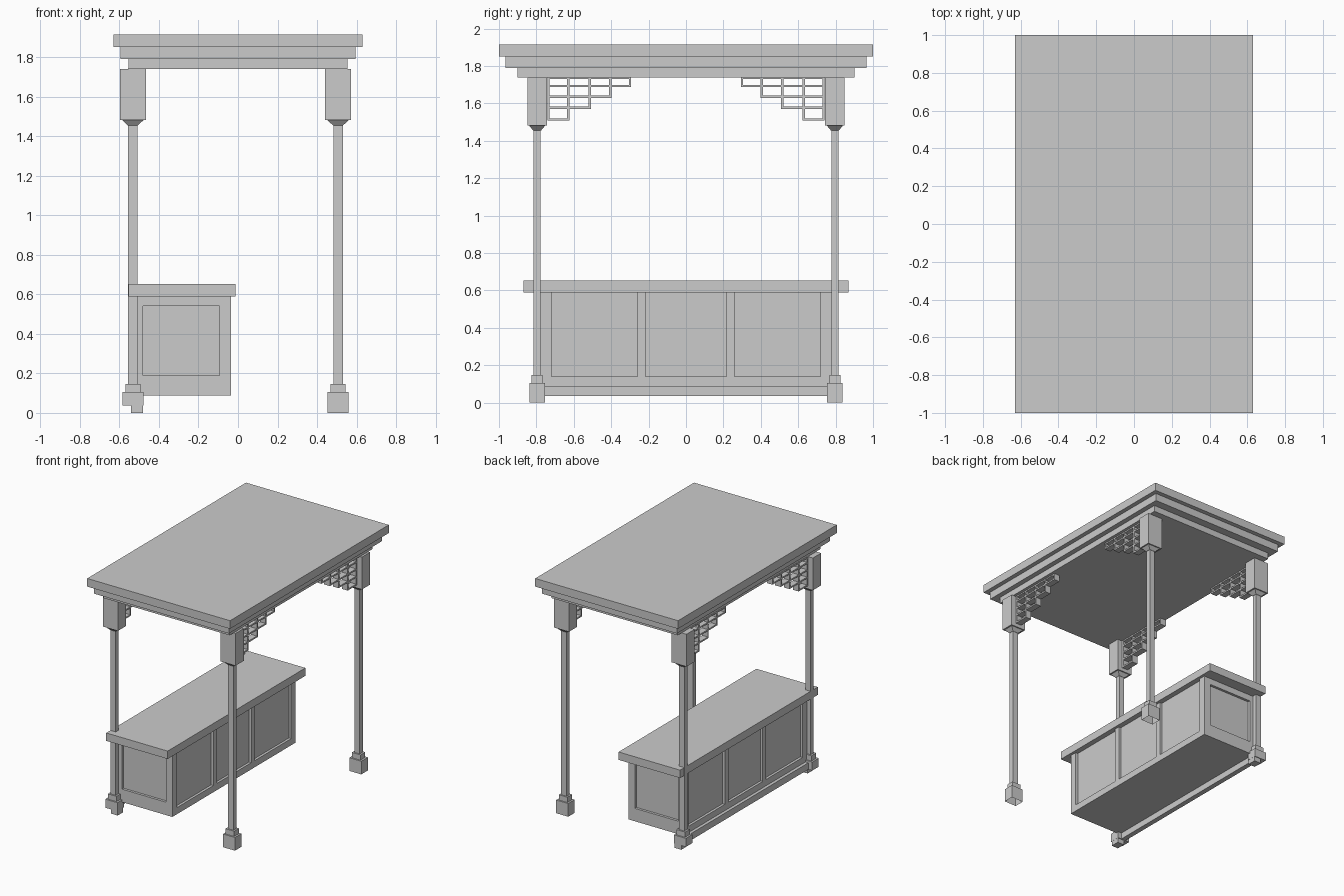
import bpy, bmesh

if "Cube" in bpy.data.objects:
    bpy.data.objects.remove(bpy.data.objects["Cube"])


def box(name, x, y, z, taper=None, open_bottom=False):
    """Box from ranges; taper gives (x range, y range) of the bottom face."""
    bx, by = taper or (x, y)
    bm = bmesh.new()
    lo = [bm.verts.new((bx[i], by[j], z[0])) for i, j in ((0, 0), (1, 0), (1, 1), (0, 1))]
    hi = [bm.verts.new((x[i], y[j], z[1])) for i, j in ((0, 0), (1, 0), (1, 1), (0, 1))]
    bm.faces.new(hi)
    if not open_bottom:
        bm.faces.new(lo[::-1])
    for k in range(4):
        n = (k + 1) % 4
        bm.faces.new((lo[k], lo[n], hi[n], hi[k]))
    me = bpy.data.meshes.new(name)
    bm.to_mesh(me)
    bm.free()
    ob = bpy.data.objects.new(name, me)
    bpy.context.collection.objects.link(ob)
    return ob


def around(c, h):
    return (c - h, c + h)


# Stepped roof
for name, hx, hy, z0, z1 in (("roof_top", 0.63, 1.0, 1.85, 1.915),
                             ("roof_middle", 0.595, 0.965, 1.79, 1.85),
                             ("roof_lower", 0.555, 0.90, 1.74, 1.79)):
    box(name, (-hx, hx), (-hy, hy), (z0, z1))

# Four posts with capitals, bases and stepped lattice brackets
COLS = [0.735, 0.63, 0.515, 0.405, 0.30]
ROWS = [1.736, 1.694, 1.636, 1.577, 1.514]
T = 0.006
for side, cx in (("back", -0.532), ("front", 0.506)):
    for end, s in (("left", -1), ("right", 1)):
        tag = f"{side}_{end}"
        cy = s * 0.796
        box(f"{tag}_post", around(cx, 0.024), around(cy, 0.019), (0.13, 1.47))
        box(f"{tag}_capital", around(cx, 0.066), around(cy, 0.052), (1.482, 1.74))
        box(f"{tag}_capital_taper", around(cx, 0.055), around(cy, 0.043), (1.455, 1.482),
            taper=(around(cx, 0.026), around(cy, 0.021)))
        base_z = 0.037 if side == "back" else 0.0
        box(f"{tag}_base", around(cx, 0.053), around(cy, 0.041), (base_z, 0.105),
            open_bottom=side == "front")
        box(f"{tag}_base_step", around(cx, 0.038), around(cy, 0.030), (0.105, 0.147))
        if side == "back":
            box(f"{tag}_foot", (-0.54, -0.48), around(cy, 0.035), (0, 0.037))

        # lattice: each bar reaches as far as the stepped outline allows
        def span(a, b):
            return tuple(sorted((s * a, s * b)))
        depth = around(cx, 0.025)
        for r, z in enumerate(ROWS):
            last = 4 if r == 0 else 5 - r
            box(f"{tag}_lattice_shelf_{r}", depth,
                span(COLS[0] + T, COLS[last] - T), around(z, T))
        for c, y in enumerate(COLS):
            bottom = 4 if c == 0 else 5 - c
            box(f"{tag}_lattice_upright_{c}", depth,
                around(s * y, T), (ROWS[bottom] - T, ROWS[0] + T))

# Counter top and recessed core
X0, X1, Y, Z0, Z1, R = -0.525, -0.035, 0.777, 0.087, 0.595, 0.02
box("counter_top", (-0.555, -0.013), (-0.868, 0.868), (0.59, 0.653))
box("counter_core", (X0 + R, X1 - R), (-Y + R, Y - R), (Z0, Z1))

# Three-panel framing on the long faces
for face, x in (("front", (X1 - R, X1)), ("back", (X0, X0 + R))):
    box(f"counter_{face}_bottom_rail", x, (-Y, Y), (Z0, 0.14))
    for i, y in enumerate(((-Y, -0.72), (-0.26, -0.217), (0.217, 0.26), (0.72, Y))):
        box(f"counter_{face}_stile_{i}", x, y, (0.14, Z1))

# Single-panel framing on the ends
for end, y in (("left", (-Y, -Y + R)), ("right", (Y - R, Y))):
    a, b = X0 + R, X1 - R
    box(f"counter_{end}_bottom_rail", (a, b), y, (Z0, 0.19))
    box(f"counter_{end}_top_rail", (a, b), y, (0.54, Z1))
    box(f"counter_{end}_stile_back", (a, -0.48), y, (0.19, 0.54))
    box(f"counter_{end}_stile_front", (-0.093, b), y, (0.19, 0.54))

# Low rail joining the back bases
box("back_floor_rail", (-0.55, -0.51), (-0.76, 0.76), (0.037, 0.09))
